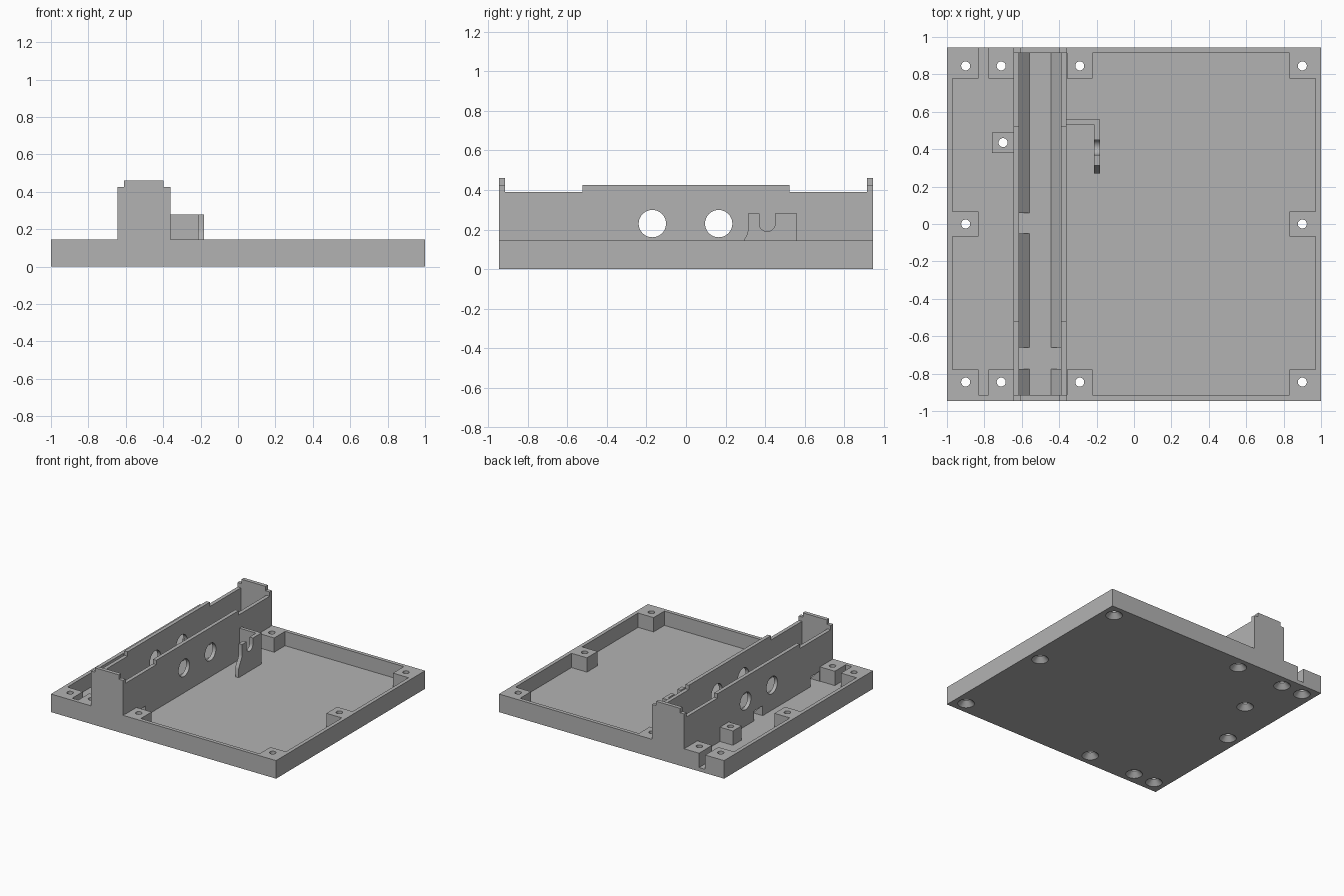
import bpy, bmesh, math
from mathutils import Matrix, Vector

if "Cube" in bpy.data.objects:
    bpy.data.objects.remove(bpy.data.objects["Cube"])

grey = bpy.data.materials.new("mid grey")
grey.diffuse_color = (0.45, 0.45, 0.45, 1)
grey.use_nodes = True
grey.node_tree.nodes["Principled BSDF"].inputs["Base Color"].default_value = grey.diffuse_color

FLOOR, RIM = 0.03, 0.145
HX, HY, T = 1.0, 0.945, 0.03


def finish(name, bm):
    bmesh.ops.recalc_face_normals(bm, faces=bm.faces)
    me = bpy.data.meshes.new(name)
    bm.to_mesh(me)
    bm.free()
    ob = bpy.data.objects.new(name, me)
    bpy.context.collection.objects.link(ob)
    me.materials.append(grey)
    return ob


def boxes(name, spans):
    """Boxes given as (x0, x1, y0, y1, z0, z1)."""
    bm = bmesh.new()
    for x0, x1, y0, y1, z0, z1 in spans:
        m = Matrix.LocRotScale(Vector(((x0 + x1) / 2, (y0 + y1) / 2, (z0 + z1) / 2)), None,
                               Vector((x1 - x0, y1 - y0, z1 - z0)))
        bmesh.ops.create_cube(bm, size=1, matrix=m)
    return finish(name, bm)


def prism(name, pts, axis, lo, hi):
    """Extrude a (y, z) outline along x, or an (x, z) outline along y."""
    bm = bmesh.new()
    place = (lambda a, b: (lo, a, b)) if axis == "x" else (lambda a, b: (a, lo, b))
    face = bm.faces.new([bm.verts.new(place(*p)) for p in pts])
    new = bmesh.ops.extrude_face_region(bm, geom=[face])["geom"]
    step = (hi - lo, 0, 0) if axis == "x" else (0, hi - lo, 0)
    bmesh.ops.translate(bm, vec=step, verts=[v for v in new if isinstance(v, bmesh.types.BMVert)])
    return finish(name, bm)


def cut(ob, cutter):
    mod = ob.modifiers.new("cut", "BOOLEAN")
    mod.operation, mod.solver, mod.object = "DIFFERENCE", "EXACT", cutter
    bpy.ops.object.select_all(action="DESELECT")
    bpy.context.view_layer.objects.active = ob
    ob.select_set(True)
    bpy.ops.object.modifier_apply(modifier=mod.name)


def remove(ob):
    bpy.data.objects.remove(ob, do_unlink=True)


# Tray: cavity leaves the screw bosses standing
screws = [(sx * 0.9, sy * 0.845) for sx in (-1, 1) for sy in (-1, 1)]
screws += [(x, sy * 0.845) for x in (-0.71, -0.29) for sy in (-1, 1)]
screws += [(-0.9, 0), (0.9, 0), (-0.7, 0.435)]
spans = []
for x, y in screws:
    h = 0.0675
    x0, x1, y0, y1 = x - h, x + h, y - h, y + h
    if abs(x) > 0.85:
        x0, x1 = (x0, 1.2) if x > 0 else (-1.2, x1)
    if abs(y) > 0.8:
        y0, y1 = (y0, 1.2) if y > 0 else (-1.2, y1)
    if (x, y) == (-0.7, 0.435):
        x0, x1, y0, y1 = -0.76, -0.64, 0.38, 0.49
    spans.append((x0, x1, y0, y1, -0.2, 0.5))
bosses = boxes("boss_blocks", spans)
cavity = boxes("cavity", [(-HX + T, HX - T, -HY + T, HY - T, FLOOR, 0.3)])
cut(cavity, bosses)
tray = boxes("base_tray", [(-HX, HX, -HY, HY, 0, RIM)])
cut(tray, cavity)
# Cable notch through the back wall
notch = boxes("cable_notch", [(-0.8325, -0.7775, 0.90, 1.1, FLOOR, 0.3)])
cut(tray, notch)

# Countersunk screw holes
bm = bmesh.new()
for x, y in screws:
    bmesh.ops.create_cone(bm, cap_ends=True, segments=32, radius1=0.024, radius2=0.024,
                          depth=0.4, matrix=Matrix.Translation((x, y, 0.21)))
drill = finish("screw_drill", bm)
bm = bmesh.new()
for x, y in screws:
    bmesh.ops.create_cone(bm, cap_ends=True, segments=32, radius1=0.072, radius2=0.02,
                          depth=0.052, matrix=Matrix.Translation((x, y, 0.016)))
sinks = finish("countersinks", bm)
cut(tray, drill)
cut(tray, sinks)
for ob in (bosses, cavity, notch, drill, sinks):
    remove(ob)

# Channel side walls: raised middle, cable openings at the floor
bm = bmesh.new()
for y in (-0.17, 0.165):
    bmesh.ops.create_cone(bm, cap_ends=True, segments=48, radius1=0.069, radius2=0.069, depth=1,
                          matrix=Matrix.Translation((-0.5, y, 0.23)) @ Matrix.Rotation(math.pi / 2, 4, "Y"))
bores = finish("bores", bm)
E, DOOR = HY - T, 0.11
top = [(E, FLOOR), (E, 0.39), (0.522, 0.39), (0.522, 0.425),
       (-0.522, 0.425), (-0.522, 0.39), (-E, 0.39), (-E, FLOOR)]
gaps = {"left": [(-0.775, -0.66), (-0.052, 0.06)], "right": [(-0.775, -0.66)]}
for side, x0 in (("left", -0.645), ("right", -0.39)):
    doors = []
    for a, b in gaps[side]:
        doors += [(a, FLOOR), (a, DOOR), (b, DOOR), (b, FLOOR)]
    wall = prism(side + "_channel_wall", top + doors, "x", x0, x0 + T)
    cut(wall, bores)
    # Sloped fillets along the foot of the wall, broken at the openings
    edges = [-E] + [v for g in gaps[side] for v in g] + [E]
    foot, d = (-0.615, 0.055) if side == "left" else (-0.39, -0.055)
    for i in range(0, len(edges), 2):
        prism(side + "_fillet", [(foot, FLOOR), (foot + d, FLOOR), (foot, FLOOR + 0.055)],
              "y", edges[i], edges[i + 1])
remove(bores)

# Channel end walls with a stepped top
end = [(-0.645, RIM), (-0.36, RIM), (-0.36, 0.425), (-0.397, 0.425), (-0.397, 0.46),
       (-0.61, 0.46), (-0.61, 0.425), (-0.645, 0.425)]
prism("front_end_wall", end, "y", -HY, -E)
prism("back_end_wall", end, "y", E, HY)

# Bracket with a round-bottomed slot
slot = [(0.41 + 0.04 * math.cos(a), 0.23 + 0.04 * math.sin(a))
        for a in (-math.pi * i / 12 for i in range(13))]
plate = [(0.56, FLOOR), (0.56, 0.28), (0.45, 0.28)] + slot + [
    (0.37, 0.28), (0.313, 0.28), (0.313, 0.195), (0.308, 0.175), (0.275, 0.115), (0.27, 0.1), (0.27, FLOOR)]
prism("bracket_plate", plate, "x", -0.213, -0.183)
boxes("bracket_arm", [(-0.36, -0.213, 0.533, 0.56, FLOOR, 0.28)])

# Smooth the round holes, keep edges sharp
bpy.ops.object.select_all(action="SELECT")
bpy.context.view_layer.objects.active = tray
bpy.ops.object.shade_smooth_by_angle(angle=math.radians(25))
